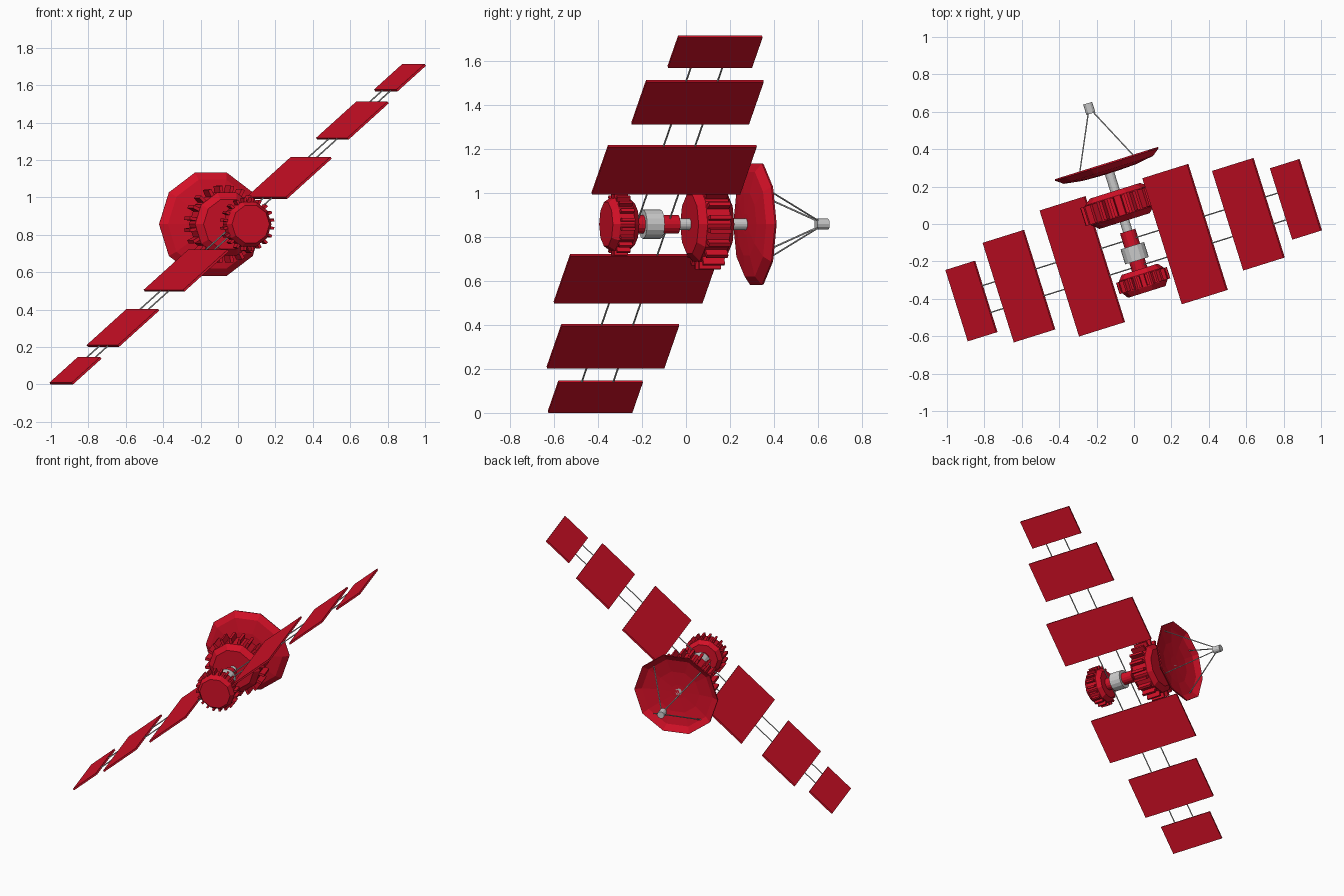
import bpy, bmesh, math
from mathutils import Matrix, Vector

if "Cube" in bpy.data.objects:
    bpy.data.objects.remove(bpy.data.objects["Cube"])

# Placement of the whole craft: body axis is local +Y, turned about z
M = Matrix.Translation((-0.0415, -0.013, 0.857)) @ Matrix.Rotation(math.radians(17.4), 4, 'Z')
TILT = math.radians(40.75)

red = bpy.data.materials.new("red_paint")
red.diffuse_color = (0.65, 0.005, 0.02, 1)
red.use_nodes = True
red.node_tree.nodes["Principled BSDF"].inputs["Base Color"].default_value = red.diffuse_color


def finish(name, bm, mat=None):
    bmesh.ops.recalc_face_normals(bm, faces=bm.faces)
    me = bpy.data.meshes.new(name)
    bm.transform(M)
    bm.to_mesh(me)
    bm.free()
    ob = bpy.data.objects.new(name, me)
    bpy.context.collection.objects.link(ob)
    if mat:
        me.materials.append(mat)
    return ob


def lathe(bm, profile, n):
    """Revolve (radius, position) points around the local Y axis; ends are capped."""
    rings = []
    for r, t in profile:
        rings.append([bm.verts.new((r * math.cos(2 * math.pi * i / n), t,
                                    r * math.sin(2 * math.pi * i / n))) for i in range(n)])
    for a, b in zip(rings, rings[1:]):
        for i in range(n):
            j = (i + 1) % n
            bm.faces.new((a[i], a[j], b[j], b[i]))
    bm.faces.new(rings[0])
    bm.faces.new(rings[-1])


def turned(name, profile, n, mat=None):
    bm = bmesh.new()
    lathe(bm, profile, n)
    return finish(name, bm, mat)


def box(bm, size, matrix):
    bmesh.ops.create_cube(bm, size=1, matrix=matrix @ Matrix.Diagonal((*size, 1)))


def rod(name, a, b, r, n=6):
    a, b = Vector(a), Vector(b)
    bm = bmesh.new()
    rot = (b - a).to_track_quat('Z', 'Y').to_matrix().to_4x4()
    bmesh.ops.create_cone(bm, cap_ends=True, segments=n, radius1=r, radius2=r,
                          depth=(b - a).length,
                          matrix=Matrix.Translation((a + b) / 2) @ rot)
    return finish(name, bm)


def finned_drum(name, profile, fins, r_in, r_out, t0, t1, thick):
    bm = bmesh.new()
    lathe(bm, profile, 10)
    for i in range(fins):
        rot = Matrix.Rotation(2 * math.pi * (i + 0.5) / fins, 4, 'Y')
        pos = Matrix.Translation(((r_in + r_out) / 2, (t0 + t1) / 2, 0))
        box(bm, (r_out - r_in, t1 - t0, thick), rot @ pos)
    return finish(name, bm, red)


# Solar wings: three panels a side, shrinking outward
wing = Matrix.Rotation(-TILT, 4, 'Y')
for side, label in ((1, "upper"), (-1, "lower")):
    for part, s0, s1, width in (("inner", 0.215, 0.545, 0.706),
                                ("middle", 0.70, 0.997, 0.558),
                                ("outer", 1.095, 1.305, 0.40)):
        bm = bmesh.new()
        box(bm, (s1 - s0, width, 0.012),
            wing @ Matrix.Translation((side * (s0 + s1) / 2, -0.133, 0)))
        finish(f"{label}_{part}_panel", bm, red)

# Twin rods carrying the panels
for i, t in enumerate((-0.072, -0.222)):
    rod(f"wing_rod_{i + 1}", wing @ Vector((-1.16, t, 0)), wing @ Vector((1.16, t, 0)), 0.004)

# Central shaft, spine and collar
turned("shaft", [(0.026, -0.06), (0.026, 0.308)], 16)
turned("spine", [(0.043, -0.26), (0.043, -0.026)], 16, red)
turned("collar", [(0.066, -0.192), (0.066, -0.108)], 16)

# Finned drums
finned_drum("rear_drum", [(0.105, -0.367), (0.125, -0.338), (0.125, -0.268), (0.1, -0.24)],
            20, 0.10, 0.143, -0.335, -0.272, 0.014)
finned_drum("main_drum", [(0.14, 0.03), (0.177, 0.062), (0.177, 0.172), (0.14, 0.2)],
            20, 0.15, 0.207, 0.066, 0.168, 0.018)

# Dish: outer skin then inner skin
turned("dish", [(0.05, 0.298), (0.15, 0.302), (0.25, 0.317), (0.29, 0.347),
                (0.288, 0.355), (0.245, 0.327), (0.15, 0.312), (0.05, 0.308)], 10, red)

# Feed horn on four struts
turned("feed_horn", [(0.025, 0.632), (0.025, 0.69)], 12)
for sx in (-1, 1):
    for sz in (-1, 1):
        rod(f"feed_strut_{'l' if sx < 0 else 'r'}{'b' if sz < 0 else 't'}",
            (sx * 0.012, 0.64, sz * 0.016), (sx * 0.165, 0.32, sz * 0.175), 0.004)
